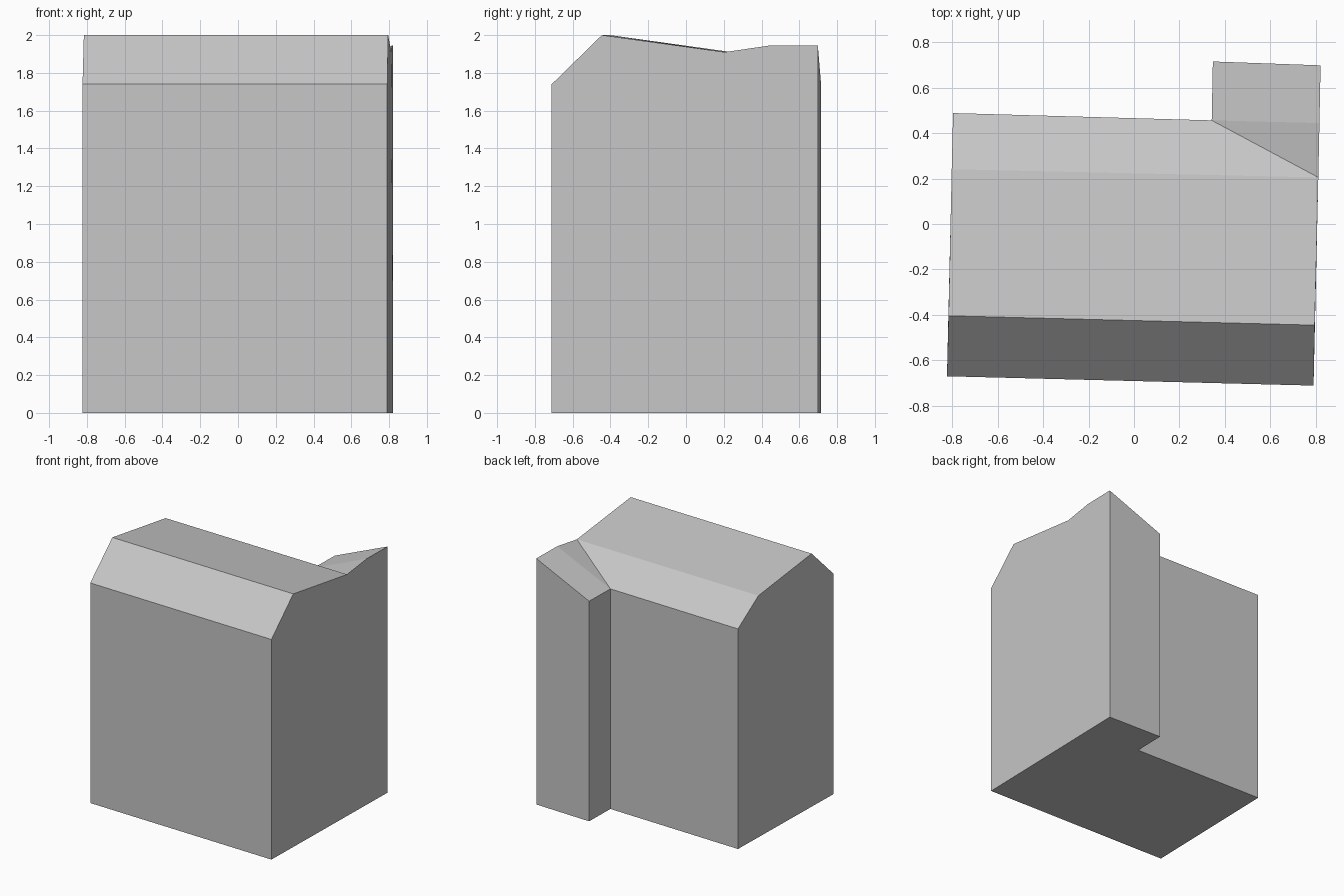
import bpy
import bmesh
from mathutils import Vector

cube = bpy.data.objects.get("Cube")
if cube:
    bpy.data.objects.remove(cube, do_unlink=True)

# One plain grey for the whole building
grey = bpy.data.materials.new("light_grey")
grey.use_nodes = True
grey.diffuse_color = (0.57, 0.57, 0.57, 1)
grey.node_tree.nodes["Principled BSDF"].inputs["Base Color"].default_value = grey.diffuse_color

EAVE, KNEE, WING, RIDGE = 1.74, 1.91, 1.945, 2.0

# Eave corners, counter-clockwise from the front right of the building
front_r = Vector((-0.823, -0.67, EAVE))
front_l = Vector((0.79, -0.711, EAVE))
wing_back_l = Vector((0.821, 0.698, WING))
wing_back_r = Vector((0.347, 0.715, EAVE))
inner = Vector((0.342, 0.456, EAVE))
back_r = Vector((-0.796, 0.488, EAVE))

# Roof break points along the two gable walls
ridge_r = Vector((-0.816, -0.404, RIDGE))
ridge_l = Vector((0.795, -0.445, RIDGE))
knee_r = Vector((-0.802, 0.241, KNEE))
knee_l = Vector((0.811, 0.205, KNEE))
wing_l = Vector((0.816, 0.444, WING))


def ground(p):
    return Vector((p.x, p.y, 0))


def make_part(name, polygons):
    """Flat-faced mesh from point loops, sharing the common corners."""
    bm = bmesh.new()
    for loop in polygons:
        bm.faces.new([bm.verts.new(p) for p in loop])
    bmesh.ops.remove_doubles(bm, verts=bm.verts, dist=0.0001)
    mesh = bpy.data.meshes.new(name)
    bm.to_mesh(mesh)
    bm.free()
    mesh.materials.append(grey)
    obj = bpy.data.objects.new(name, mesh)
    bpy.context.collection.objects.link(obj)
    return obj


# Each wall is listed by its top edge and dropped to the ground
wall_tops = [
    [front_r, front_l],
    [front_l, ridge_l, knee_l, wing_l, wing_back_l],
    [wing_back_l, wing_back_r],
    [wing_back_r, inner],
    [inner, back_r],
    [back_r, knee_r, ridge_r, front_r],
]
make_part("walls", [[ground(t[0]), ground(t[-1])] + t[::-1] for t in wall_tops])

# Main roof: steep front, shallow middle, steeper back
make_part("main_roof", [
    [front_r, front_l, ridge_l, ridge_r],
    [ridge_r, ridge_l, knee_l, knee_r],
    [knee_r, knee_l, inner, back_r],
])

# Wing roof: a valley triangle and a single slope
make_part("wing_roof", [
    [inner, knee_l, wing_l],
    [inner, wing_l, wing_back_l, wing_back_r],
])

# Underside
corners = [t[0] for t in wall_tops]
make_part("floor", [[ground(p) for p in reversed(corners)]])
